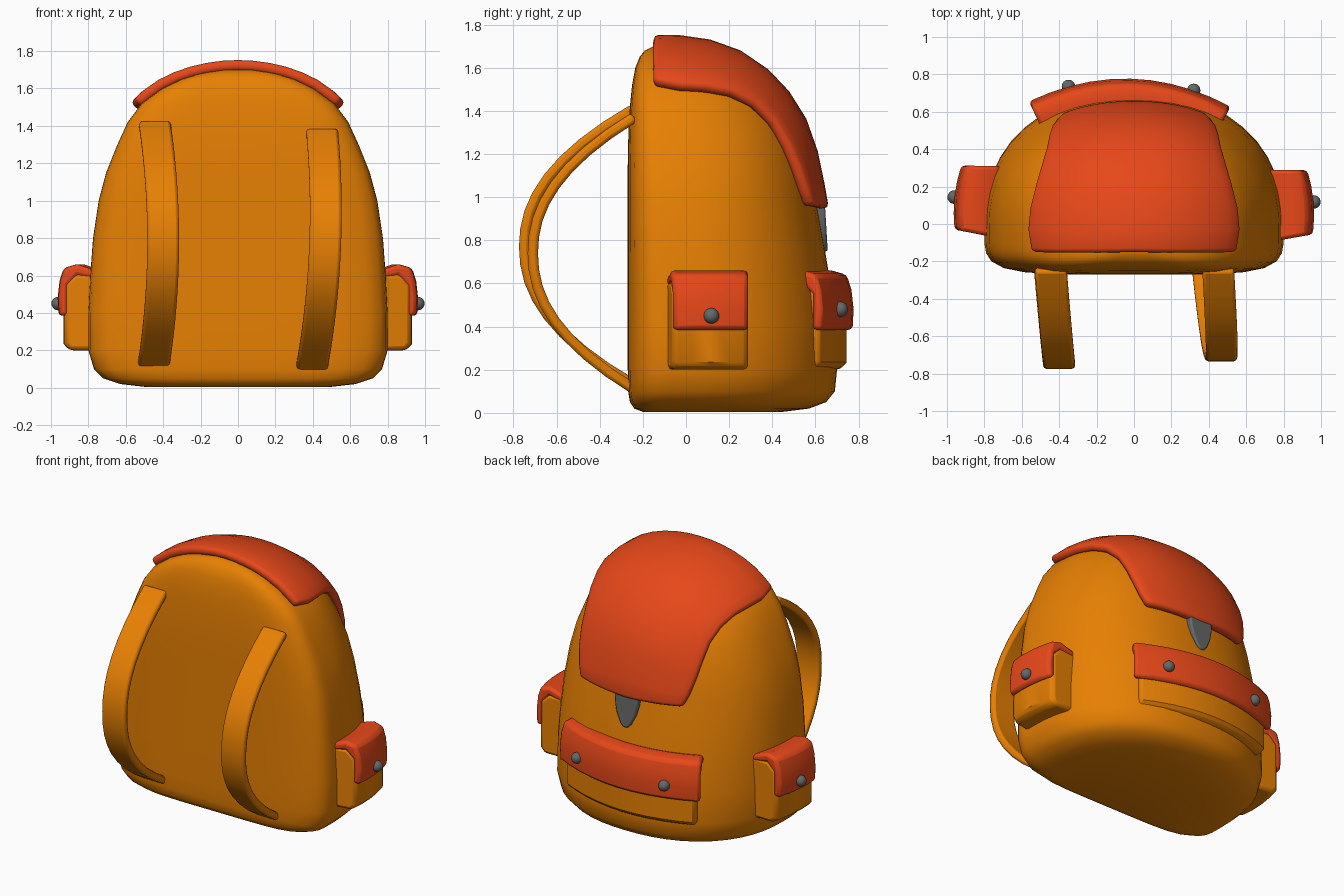
import bpy, bmesh, math
from mathutils import Vector
from mathutils.bvhtree import BVHTree

if "Cube" in bpy.data.objects:
    bpy.data.objects.remove(bpy.data.objects["Cube"])


def material(name, rgb):
    m = bpy.data.materials.new(name)
    m.diffuse_color = (*rgb, 1)
    m.use_nodes = True
    m.node_tree.nodes["Principled BSDF"].inputs["Base Color"].default_value = m.diffuse_color
    return m


ORANGE = material("orange_canvas", (0.80, 0.215, 0.001))
RED = material("red_leather", (0.82, 0.066, 0.010))
GREY = material("grey_metal", (0.13, 0.14, 0.14))


def finish(name, bm, mat, bevel=0, solid=0, angle=40):
    me = bpy.data.meshes.new(name)
    bm.to_mesh(me)
    bm.free()
    me.materials.append(mat)
    ob = bpy.data.objects.new(name, me)
    bpy.context.collection.objects.link(ob)
    if solid:
        s = ob.modifiers.new("thickness", 'SOLIDIFY')
        s.thickness, s.offset = solid, 1
    if bevel:
        b = ob.modifiers.new("soft_edges", 'BEVEL')
        b.width, b.segments, b.limit_method = bevel, 2, 'ANGLE'
        b.angle_limit = math.radians(45)
    bpy.ops.object.select_all(action='DESELECT')
    ob.select_set(True)
    bpy.context.view_layer.objects.active = ob
    bpy.ops.object.shade_smooth_by_angle(angle=math.radians(angle))
    return ob


def loft(rings):
    """Closed cross-sections joined into a capped solid."""
    bm = bmesh.new()
    vs = [[bm.verts.new(p) for p in r] for r in rings]
    n = len(rings[0])
    for a, b in zip(vs, vs[1:]):
        for i in range(n):
            j = (i + 1) % n
            bm.faces.new((a[i], a[j], b[j], b[i]))
    bm.faces.new(vs[0])
    bm.faces.new(vs[-1])
    bmesh.ops.recalc_face_normals(bm, faces=bm.faces)
    return bm


# Bag body: height, half width, flat side y, rounded side y
LEVELS = [
    (0.005, 0.50, -0.20, 0.45), (0.02, 0.63, -0.24, 0.57), (0.05, 0.72, -0.26, 0.65),
    (0.10, 0.77, -0.268, 0.69), (0.20, 0.80, -0.27, 0.70), (0.40, 0.80, -0.27, 0.69),
    (0.60, 0.79, -0.27, 0.67), (0.80, 0.775, -0.27, 0.636), (1.0, 0.745, -0.27, 0.60),
    (1.15, 0.705, -0.27, 0.574), (1.30, 0.645, -0.267, 0.533), (1.42, 0.59, -0.26, 0.468),
    (1.52, 0.515, -0.25, 0.388), (1.60, 0.405, -0.235, 0.29), (1.65, 0.30, -0.215, 0.20),
    (1.68, 0.20, -0.19, 0.10), (1.70, 0.07, -0.15, -0.02)]


def section(z, w, y0, y1, n=48):
    mid = y0 + 0.275 * (y1 - y0)
    pts = []
    for i in range(n):
        a = 2 * math.pi * i / n
        c, s = math.cos(a), math.sin(a)
        e, depth = (2.25, y1 - mid) if s >= 0 else (5, mid - y0)
        r = (abs(c) ** e + abs(s) ** e) ** (-1 / e)
        pts.append((w * r * c, mid + depth * r * s, z))
    return pts


bm = loft([section(*lv) for lv in LEVELS])
bmesh.ops.triangulate(bm, faces=[f for f in bm.faces if len(f.verts) > 4])
tree = BVHTree.FromBMesh(bm)
finish("bag_body", bm, ORANGE, angle=60)

# Lid: centre line (y, z) and edge (x, y, z), laid onto the body
LID = [((-0.15, 1.70), (0.52, -0.15, 1.51)), ((-0.04, 1.70), (0.54, -0.03, 1.49)),
       ((0.10, 1.68), (0.535, 0.08, 1.49)), ((0.23, 1.635), (0.505, 0.20, 1.47)),
       ((0.35, 1.555), (0.475, 0.30, 1.42)), ((0.44, 1.46), (0.45, 0.38, 1.34)),
       ((0.51, 1.34), (0.435, 0.44, 1.23)), ((0.56, 1.20), (0.42, 0.48, 1.13)),
       ((0.59, 1.06), (0.405, 0.53, 1.03)), ((0.61, 0.94), (0.375, 0.555, 0.955))]
ORIGIN = Vector((0, -0.1, 0.95))
bm = bmesh.new()
grid = []
for (cy, cz), edge in LID:
    row = []
    for k in range(-7, 8):
        u = k / 7
        side = Vector((math.copysign(edge[0], u), edge[1], edge[2]))
        target = Vector((0, cy, cz)).lerp(side, abs(u))
        d = (target - ORIGIN).normalized()
        hit = tree.ray_cast(ORIGIN, d)[0] or target
        row.append(bm.verts.new(hit - d * 0.006))
    grid.append(row)
for a, b in zip(grid, grid[1:]):
    for i in range(14):
        bm.faces.new((a[i], a[i + 1], b[i + 1], b[i]))
bm.normal_update()
if sum(f.normal.dot(f.calc_center_median() - ORIGIN) for f in bm.faces) < 0:
    bmesh.ops.reverse_faces(bm, faces=bm.faces)
finish("lid", bm, RED, bevel=0.022, solid=0.058, angle=50)


# Buckle tongue hanging below the lid
def tongue(y):
    pts = [(0.085, 0.99), (0.085, 0.91), (0.07, 0.84), (0.04, 0.775), (0.015, 0.748)]
    pts += [(-x, z) for x, z in reversed(pts)]
    return [(x, y + (0.95 - z) * 0.06, z) for x, z in pts]


finish("buckle_tongue", loft([tongue(0.57), tongue(0.645)]), GREY, bevel=0.01)


# Shoulder straps: bowed loops, x drifts through top, middle and bottom
def strap(name, xs, top, bottom, reach):
    centres = []
    for i in range(17):
        s = 1 - i / 8
        z = (top + bottom) / 2 + s * (top - bottom) / 2
        y = -0.24 - reach * (1 - abs(s) ** 2.2)
        x = xs[1] + s * (xs[0] - xs[2]) / 2 + s * s * ((xs[0] + xs[2]) / 2 - xs[1])
        centres.append(Vector((x, y, z)))
    rings = []
    for i, (x, y, z) in enumerate(centres):
        t = centres[min(i + 1, 16)] - centres[max(i - 1, 0)]
        t = Vector((t.y, t.z)).normalized()
        ny, nz = -t.y * 0.024, t.x * 0.024
        rings.append([(x - 0.085, y + ny, z + nz), (x + 0.085, y + ny, z + nz),
                      (x + 0.085, y - ny, z - nz), (x - 0.085, y - ny, z - nz)])
    finish(name, loft(rings), ORANGE, bevel=0.016)


strap("strap_left", (-0.445, -0.40, -0.45), 1.41, 0.13, 0.51)
strap("strap_right", (0.45, 0.465, 0.395), 1.37, 0.11, 0.47)

# Pockets and flaps: (outward, z) profiles swept along a bowed line
POCKET = [(-0.2, 0.2), (-0.03, 0.2), (0, 0.235), (0, 0.55), (-0.06, 0.61), (-0.2, 0.61)]
FLAP = [(-0.18, 0.625), (-0.07, 0.66), (0, 0.64), (0.022, 0.57), (0.032, 0.48), (0.027, 0.385),
        (-0.02, 0.385), (-0.02, 0.55), (-0.07, 0.6), (-0.18, 0.575)]


def sweep(profile, half, bow, steps, taper):
    rings = []
    for i in range(steps + 1):
        x = half * (2 * i / steps - 1)
        n = Vector((-taper * x if taper else 2 * bow * x, 1))
        if not taper:
            n.normalize()
        rings.append([(x + n.x * d, -bow * x * x + n.y * d, z) for d, z in profile])
    return loft(rings)


def pocket(name, loc, turn, half, flap_half, bow, taper, studs, stud_z):
    steps = 10 if not taper else 4
    parts = [finish(name, sweep(POCKET, half, bow, steps, taper), ORANGE, bevel=0.022),
             finish(name + "_flap", sweep(FLAP, flap_half, bow, steps, taper), RED, bevel=0.019)]
    for i, x in enumerate(studs):
        bm = bmesh.new()
        bmesh.ops.create_uvsphere(bm, u_segments=16, v_segments=10, radius=0.036)
        bmesh.ops.translate(bm, verts=bm.verts, vec=(x, 0.034 - bow * x * x, stud_z))
        parts.append(finish(f"{name}_stud_{i + 1}", bm, GREY, angle=60))
    for p in parts:
        p.location = loc
        p.rotation_euler.z = math.radians(turn)


pocket("side_pocket_right", (0.928, 0.115, 0), -85, 0.175, 0.175, 0.6, 0.5, (0,), 0.45)
pocket("side_pocket_left", (-0.928, 0.14, 0), 84, 0.175, 0.175, 0.6, 0.5, (0,), 0.45)
pocket("large_pocket", (-0.02, 0.745, 0), -1.5, 0.495, 0.525, 0.48, 0, (-0.33, 0.34), 0.48)
